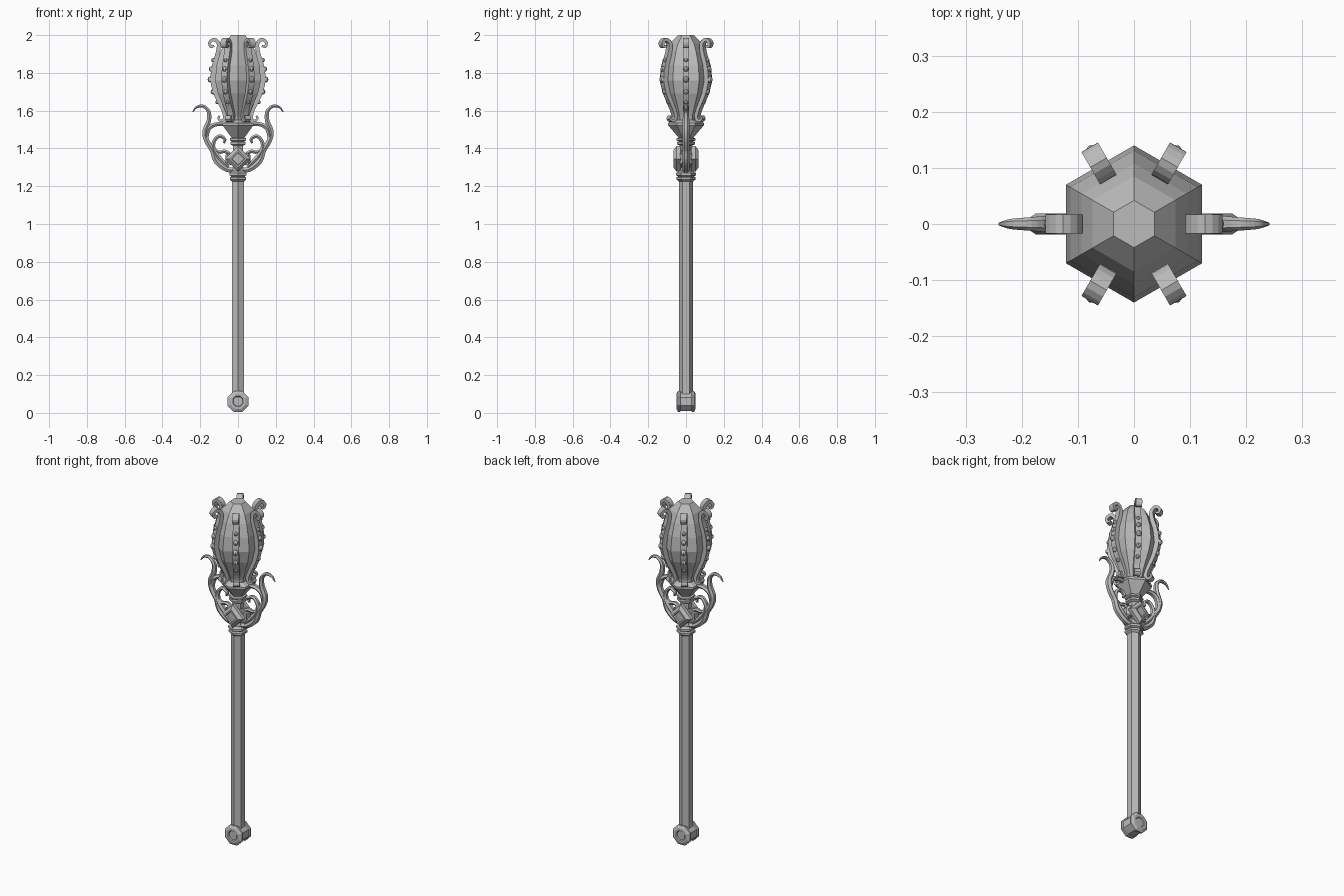
import bpy, bmesh, math
from mathutils import Vector, Matrix

cube = bpy.data.objects.get("Cube")
if cube:
    bpy.data.objects.remove(cube)

mat = bpy.data.materials.new("plain grey")
mat.use_nodes = True
GREY = (0.5, 0.5, 0.5, 1)
mat.diffuse_color = GREY
mat.node_tree.nodes["Principled BSDF"].inputs["Base Color"].default_value = GREY


def finish(name, bm):
    bmesh.ops.recalc_face_normals(bm, faces=bm.faces)
    me = bpy.data.meshes.new(name)
    bm.to_mesh(me)
    bm.free()
    me.materials.append(mat)
    ob = bpy.data.objects.new(name, me)
    bpy.context.collection.objects.link(ob)
    return ob


def skin(bm, rings):
    """Join equal rings of points with quads and cap both ends."""
    loops = [[bm.verts.new(p) for p in r] for r in rings]
    n = len(loops[0])
    for a, b in zip(loops, loops[1:]):
        for i in range(n):
            j = (i + 1) % n
            bm.faces.new((a[i], a[j], b[j], b[i]))
    bm.faces.new(loops[0])
    bm.faces.new(loops[-1])


def lathe(name, profile, sides=6, turn=math.pi / 2, matrix=Matrix()):
    """Stack polygons given as (radius, height)."""
    bm = bmesh.new()
    skin(bm, [[matrix @ Vector((r * math.cos(turn + k * math.tau / sides),
                                r * math.sin(turn + k * math.tau / sides), z))
               for k in range(sides)] for r, z in profile])
    return finish(name, bm)


def spline(pts, steps):
    """Catmull-Rom through tuples of any length."""
    pts = [Vector(p) for p in pts]
    pts = [2 * pts[0] - pts[1]] + pts + [2 * pts[-1] - pts[-2]]
    out = []
    for a, b, c, d in zip(pts, pts[1:], pts[2:], pts[3:]):
        for s in range(steps):
            t = s / steps
            out.append(b + (c - a) * t / 2 + (2 * a - 5 * b + 4 * c - d) * t * t / 2
                       + (3 * b - a - 3 * c + d) * t ** 3 / 2)
    return out + [pts[-2]]


def sweep(bm, path, width, matrix, steps=3, sides=4):
    """Sweep along (out, up, half thickness) points in a vertical plane."""
    pts = spline(path, steps)
    rings = []
    start = math.pi / sides
    grow = 1 / math.cos(start)
    for i, p in enumerate(pts):
        t = (pts[min(i + 1, len(pts) - 1)] - pts[max(i - 1, 0)]).xy.normalized()
        h = p.z
        w = min(width, h * 1.3) if sides > 4 else width
        ring = []
        for k in range(sides):
            a = start + k * math.tau / sides
            c, s = math.cos(a) * grow * h, math.sin(a) * grow * w
            ring.append(matrix @ Vector((p.x - t.y * c, s, p.y + t.x * c)))
        rings.append(ring)
    skin(bm, rings)


# Shaft with its collars, neck and cup
lathe("shaft", [(0.037, 0.1), (0.037, 1.24)])
lathe("lower_collar", [(0.037, 1.225), (0.05, 1.235), (0.05, 1.247), (0.04, 1.252),
                       (0.052, 1.258), (0.052, 1.27), (0.037, 1.28)])
lathe("neck", [(0.037, 1.27), (0.03, 1.30), (0.03, 1.46)])
lathe("upper_collar", [(0.032, 1.415), (0.047, 1.422), (0.047, 1.434), (0.038, 1.438),
                       (0.05, 1.443), (0.05, 1.453), (0.032, 1.46)])
lathe("cup", [(0.036, 1.453), (0.088, 1.515), (0.094, 1.522), (0.094, 1.535), (0.065, 1.55)])

# Faceted bulb
HEAD = [(0.06, 1.54), (0.066, 1.57), (0.088, 1.62), (0.122, 1.69), (0.14, 1.76),
        (0.131, 1.84), (0.108, 1.91), (0.085, 1.955), (0.042, 2.0)]
lathe("bulb", HEAD)

# Round pommel lying front to back
to_front = Matrix.Translation((0, 0, 0.061)) @ Matrix.Rotation(math.pi / 2, 4, "X")
half = [(0.026, 0.046), (0.03, 0.051), (0.044, 0.051), (0.06, 0.042), (0.06, 0.032), (0.054, 0.028)]
lathe("pommel", [(r, -h) for r, h in half] + half[::-1], 8, math.pi / 8, to_front)

# Diamond block with stepped front and back plates
to_front = Matrix.Translation((0, 0, 1.345)) @ Matrix.Rotation(math.pi / 2, 4, "X")
half = [(0.032, 0.058), (0.036, 0.066), (0.046, 0.066), (0.068, 0.05), (0.068, 0.03), (0.058, 0.025)]
lathe("diamond_block", [(r, -h) for r, h in half] + half[::-1], 4, 0, to_front)
for name, axis in (("block_stud_left", 1), ("block_stud_right", -1)):
    m = Matrix.Translation((axis * 0.035, 0, 1.345)) @ Matrix.Rotation(axis * math.pi / 2, 4, "Y")
    lathe(name, [(0.045, 0), (0.045, 0.02), (0.025, 0.032)], 4, math.pi / 4, m)

# Side scrolls: horn, arch to the cup, inner curl
HORN = [(0.0, 1.285, 0.012), (0.06, 1.29, 0.014), (0.115, 1.335, 0.015), (0.135, 1.39, 0.014),
        (0.165, 1.44, 0.014), (0.175, 1.49, 0.014), (0.155, 1.545, 0.012), (0.155, 1.595, 0.01),
        (0.185, 1.624, 0.008), (0.22, 1.618, 0.006), (0.24, 1.592, 0.002)]
ARCH = [(0.168, 1.46, 0.011), (0.155, 1.505, 0.012), (0.12, 1.527, 0.011), (0.075, 1.528, 0.01)]
CURL = [(0.05, 1.30, 0.01), (0.095, 1.345, 0.012), (0.127, 1.39, 0.011), (0.128, 1.435, 0.01),
        (0.10, 1.465, 0.009), (0.07, 1.45, 0.008), (0.075, 1.428, 0.005)]
BRACE = [(0.045, 1.37, 0.01), (0.07, 1.385, 0.009), (0.1, 1.38, 0.008), (0.13, 1.40, 0.006)]
for name, sx in (("left_scroll", 1), ("right_scroll", -1)):
    bm = bmesh.new()
    for path in (HORN, ARCH, CURL, BRACE):
        sweep(bm, path, 0.016, Matrix.Scale(sx, 4, (1, 0, 0)), 4, 6)
    finish(name, bm)

# Six curled ribs over the flat sides of the bulb, each with a row of studs
RIB = [(0.098, 1.573, 0.005), (0.103, 1.556, 0.006), (0.086, 1.546, 0.007), (0.07, 1.565, 0.009),
       (0.08, 1.61, 0.011), (0.112, 1.68, 0.013), (0.132, 1.76, 0.014), (0.124, 1.84, 0.013),
       (0.106, 1.91, 0.011), (0.103, 1.955, 0.01), (0.127, 1.977, 0.009),
       (0.15, 1.96, 0.008), (0.143, 1.938, 0.007), (0.126, 1.944, 0.005)]
STUDS = [(0.109, 1.645, 0.011), (0.131, 1.70, 0.014), (0.145, 1.765, 0.016),
         (0.141, 1.82, 0.014), (0.131, 1.868, 0.011)]
for k in range(6):
    m = Matrix.Rotation(k * math.tau / 6, 4, "Z")
    bm = bmesh.new()
    sweep(bm, RIB, 0.017, m)
    finish(f"rib_{k + 1}", bm)
    bm = bmesh.new()
    for r, z, size in STUDS:
        bmesh.ops.create_uvsphere(bm, u_segments=8, v_segments=6, radius=size,
                                  matrix=m @ Matrix.Translation((r, 0, z)))
    finish(f"rib_studs_{k + 1}", bm)
